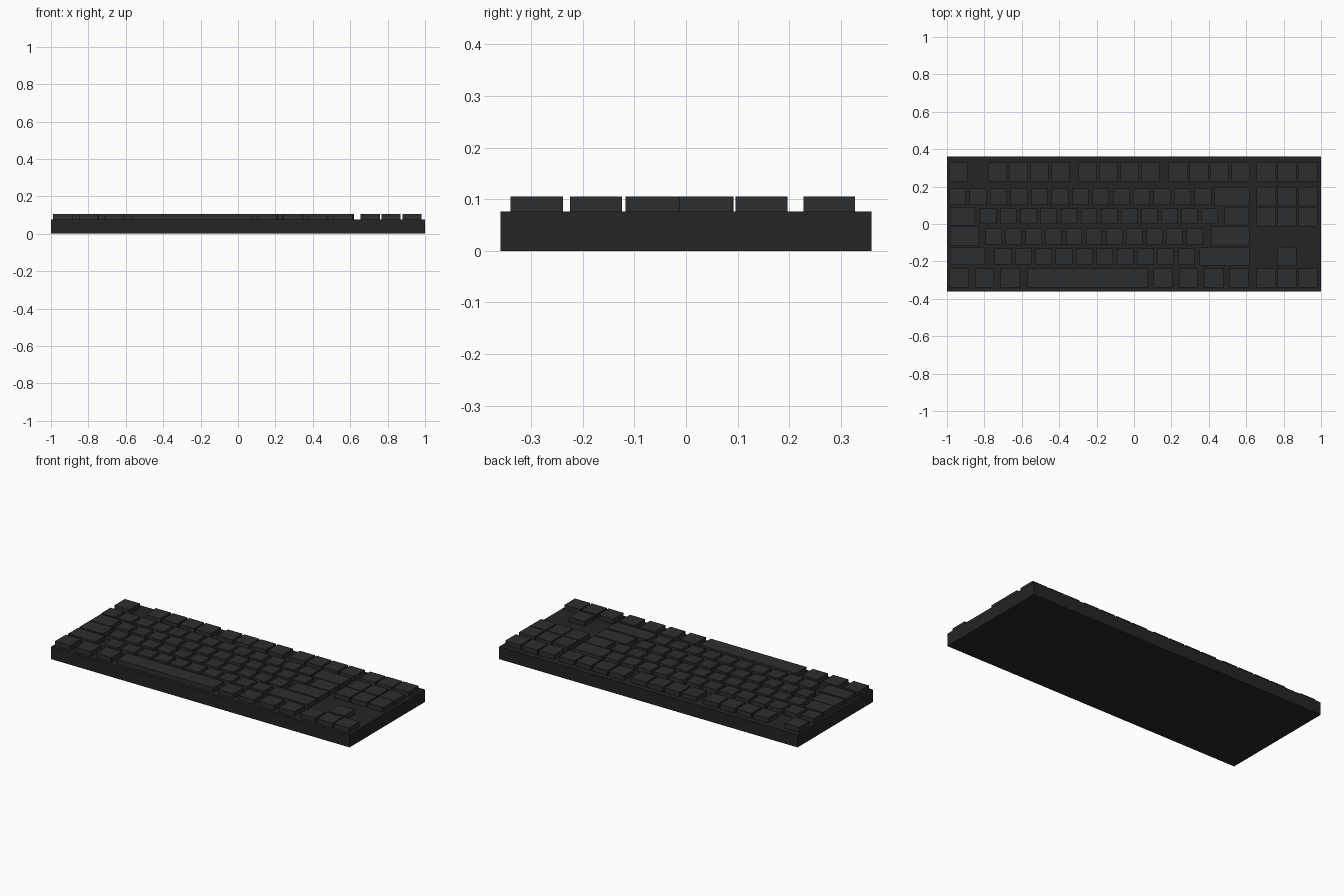
import bpy, bmesh

if "Cube" in bpy.data.objects:
    bpy.data.objects.remove(bpy.data.objects["Cube"])

CASE_TOP, KEY_TOP = 0.076, 0.105


def material(name, rgb):
    m = bpy.data.materials.new(name)
    m.diffuse_color = (*rgb, 1)
    m.use_nodes = True
    m.node_tree.nodes["Principled BSDF"].inputs["Base Color"].default_value = m.diffuse_color
    return m


dark = material("case_dark", (0.018, 0.018, 0.018))
key_grey = material("key_grey", (0.024, 0.027, 0.03))


def boxes(name, items, mat):
    """One object made of boxes given as (x0, x1, y0, y1, z0, z1)."""
    bm = bmesh.new()
    for x0, x1, y0, y1, z0, z1 in items:
        verts = bmesh.ops.create_cube(bm, size=1)["verts"]
        bmesh.ops.scale(bm, vec=(x1 - x0, y1 - y0, z1 - z0), verts=verts)
        bmesh.ops.translate(bm, verts=verts,
                            vec=((x0 + x1) / 2, (y0 + y1) / 2, (z0 + z1) / 2))
    me = bpy.data.meshes.new(name)
    bm.to_mesh(me)
    bm.free()
    me.materials.append(mat)
    ob = bpy.data.objects.new(name, me)
    bpy.context.collection.objects.link(ob)
    return ob


def keys(name, spans, y0, y1):
    """A row of keys; spans are (left, right) pairs."""
    return boxes(name, [(a, b, y0, y1, CASE_TOP - 0.001, KEY_TOP) for a, b in spans], key_grey)


def run(start, pitch, count, width):
    return [(start + i * pitch, start + i * pitch + width) for i in range(count)]


# Case
boxes("case", [(-1, 1, -0.36, 0.36, 0, CASE_TOP)], dark)

# Function row: escape and three groups of four
function = run(-0.988, 1, 1, 0.1)
for start in (-0.78, -0.298, 0.185):
    function += run(start, 0.112, 4, 0.1)
keys("function_row", function, 0.228, 0.328)

# Number row and backspace
keys("number_row", run(-0.988, 0.1093, 13, 0.09), 0.102, 0.19)
keys("backspace_key", [(0.427, 0.618)], 0.096, 0.197)

# Three letter rows
keys("upper_letter_row", run(-0.822, 0.1076, 12, 0.087), -0.001, 0.084)
keys("middle_letter_row", run(-0.795, 0.1076, 11, 0.087), -0.11, -0.025)
keys("lower_letter_row", run(-0.745, 0.1088, 10, 0.089), -0.217, -0.13)

# Wide keys at both ends of the letter rows
keys("tab_key", [(-0.984, -0.85)], -0.01, 0.092)
keys("backslash_key", [(0.48, 0.616)], -0.006, 0.092)
keys("caps_lock_key", [(-0.984, -0.828)], -0.114, -0.014)
keys("enter_key", [(0.412, 0.618)], -0.117, -0.014)
keys("left_shift_key", [(-0.984, -0.8)], -0.22, -0.126)
keys("right_shift_key", [(0.35, 0.618)], -0.222, -0.126)

# Bottom row with space bar
keys("left_modifier_keys", run(-0.988, 0.137, 3, 0.102), -0.34, -0.238)
keys("space_bar", [(-0.57, 0.072)], -0.34, -0.238)
keys("right_modifier_keys", run(0.105, 0.1355, 4, 0.102), -0.34, -0.238)

# Navigation cluster and arrows
nav = run(0.656, 0.112, 3, 0.102)
keys("navigation_top_row", nav, 0.228, 0.328)
keys("navigation_upper_row", nav, 0.096, 0.197)
keys("navigation_lower_row", nav, -0.014, 0.09)
keys("arrow_up_key", nav[1:2], -0.225, -0.124)
keys("arrow_row", nav, -0.34, -0.238)
